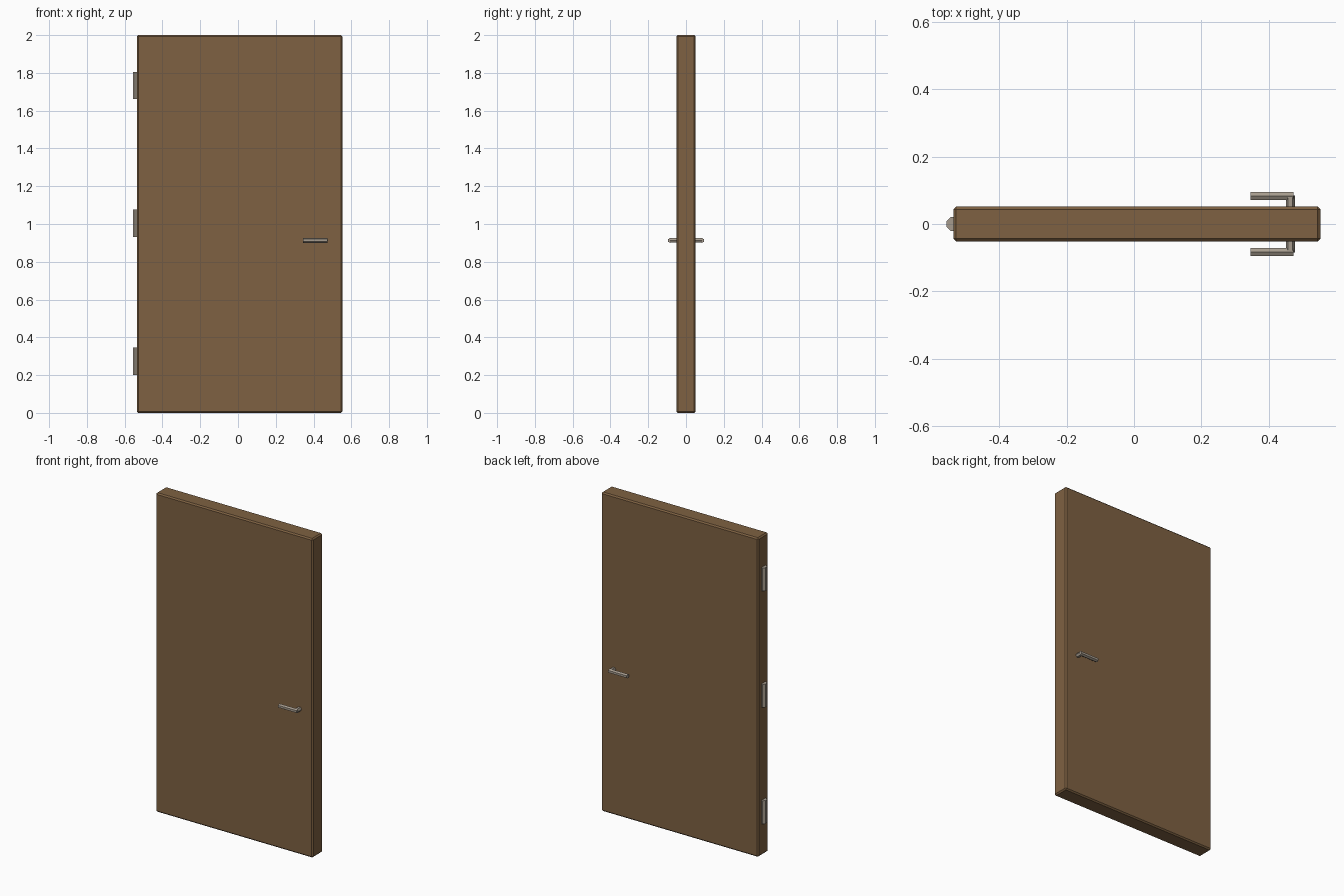
import bpy, math
from mathutils import Matrix

cube = bpy.data.objects.get("Cube")
if cube:
    bpy.data.objects.remove(cube, do_unlink=True)


def make_material(name, rgb):
    mat = bpy.data.materials.new(name)
    mat.use_nodes = True
    mat.diffuse_color = (*rgb, 1)
    mat.node_tree.nodes["Principled BSDF"].inputs["Base Color"].default_value = (*rgb, 1)
    return mat


wood = make_material("brown wood", (0.21, 0.12, 0.054))
metal = make_material("warm grey metal", (0.38, 0.33, 0.27))


def prism(name, sides, radius, length, centre, axis, turn=0):
    """Flat-sided rod along an axis; turn rotates its cross-section."""
    bpy.ops.mesh.primitive_cylinder_add(vertices=sides, radius=radius, depth=length)
    obj = bpy.context.object
    obj.name = name
    tilt = {"X": Matrix.Rotation(math.pi / 2, 4, "Y"),
            "Y": Matrix.Rotation(math.pi / 2, 4, "X"),
            "Z": Matrix.Identity(4)}[axis]
    obj.data.transform(Matrix.Translation(centre) @ tilt @ Matrix.Rotation(turn, 4, "Z"))
    obj.data.materials.append(metal)
    return obj


# Door slab with a narrow chamfer on every edge
LEFT, RIGHT, THICK, HEIGHT = -0.536, 0.553, 0.103, 2.0
bpy.ops.mesh.primitive_cube_add(size=1)
door = bpy.context.object
door.name = "door_slab"
door.data.transform(Matrix.Translation(((LEFT + RIGHT) / 2, 0, HEIGHT / 2))
                    @ Matrix.Diagonal((RIGHT - LEFT, THICK, HEIGHT, 1)))
door.data.materials.append(wood)
chamfer = door.modifiers.new("chamfer", "BEVEL")
chamfer.width = 0.008
chamfer.segments = 1

# Octagonal hinge knuckles, half sunk in the hinge edge
for label, z in (("bottom", 0.273), ("middle", 1.003), ("top", 1.733)):
    prism(label + "_hinge", 8, 0.0217, 0.145, (LEFT, 0, z), "Z", math.pi / 8)

# Lever handles on both faces: a stem out of the door and a hexagonal grip
HANDLE_Z, ROD = 0.913, 0.0135
for label, side in (("front", -1), ("back", 1)):
    prism(label + "_handle_stem", 6, ROD, 0.045,
          (0.464, side * 0.0625, HANDLE_Z), "Y", math.pi / 2)
    prism(label + "_handle_grip", 6, ROD, 0.128,
          (0.409, side * 0.083, HANDLE_Z), "X", math.pi / 2)
